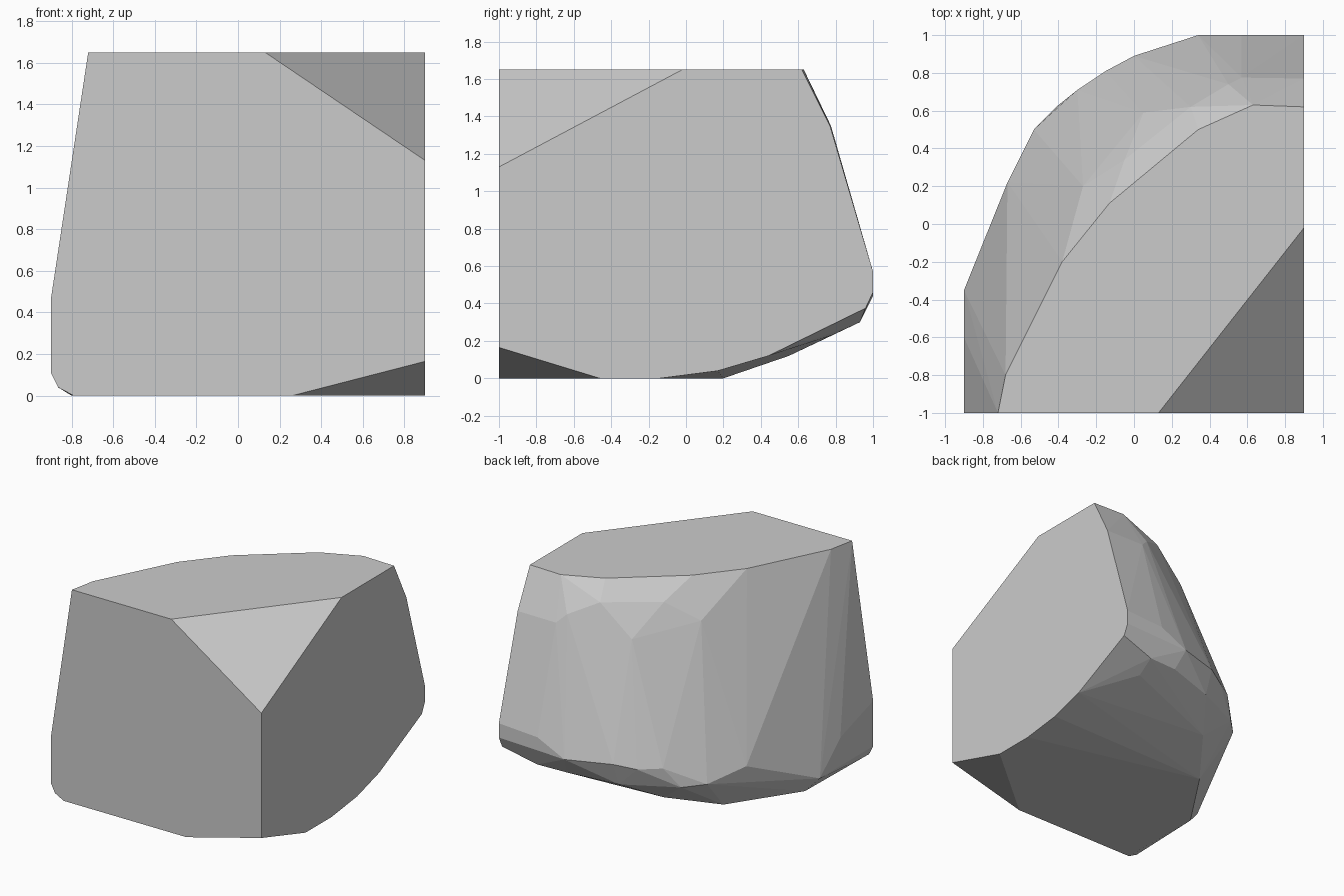
import bpy, bmesh, math

if "Cube" in bpy.data.objects:
    bpy.data.objects.remove(bpy.data.objects["Cube"])

# Flat cut faces of the boulder, as 2D outlines on their planes
front = [(-.72, 1.65), (.13, 1.65), (.9, 1.13), (.9, .165), (.26, 0),
         (-.79, 0), (-.865, .04), (-.9, .11), (-.9, .46)]            # x, z at y = -1
right = [(-.02, 1.65), (.62, 1.65), (.77, 1.35), (1, .57), (1, .46), (.96, .375),
         (.44, .12), (.17, .04), (-.14, 0), (-.46, 0)]               # y, z at x = 0.9
top = [(-.68, -.8), (-.38, -.2), (-.13, .11), (.34, .5), (.63, .63)]  # x, y at z = 1.65

# Weathered back-left side
shoulder = [(.5, .74, 1.42), (.57, .775, 1.35), (.3, .62, 1.52), (.1, .47, 1.5),
            (-.05, .34, 1.51), (.05, .59, 1.29), (-.27, .2, 1.37), (-.25, .3, 1.13)]
belly = [(.57, 1, .55), (.34, 1, .44), (0, .89, .45), (-.15, .81, .42), (-.3, .71, .43),
         (-.4, .63, .28), (-.53, .5, .29), (-.67, .22, .36), (-.9, -.6, .33), (-.9, -.35, .11)]
underside = [(.62, .93, .3), (.38, .92, .3), (0, .82, .27), (.6, .78, .23),
             (-.2, .55, .12), (-.46, .2, 0), (-.8, -.31, 0)]

points = ([(x, -1, z) for x, z in front] + [(.9, y, z) for y, z in right]
          + [(x, y, 1.65) for x, y in top] + shoulder + belly + underside)

# Wrap the points in a convex skin and merge coplanar triangles
bm = bmesh.new()
for p in points:
    bm.verts.new(p)
res = bmesh.ops.convex_hull(bm, input=bm.verts)
loose = [v for v in bm.verts if not v.link_faces]
bmesh.ops.delete(bm, geom=loose, context='VERTS')
bmesh.ops.dissolve_limit(bm, angle_limit=math.radians(1), verts=bm.verts, edges=bm.edges)
bmesh.ops.recalc_face_normals(bm, faces=bm.faces)

mesh = bpy.data.meshes.new("boulder")
bm.to_mesh(mesh)
bm.free()
boulder = bpy.data.objects.new("boulder", mesh)
bpy.context.collection.objects.link(boulder)
